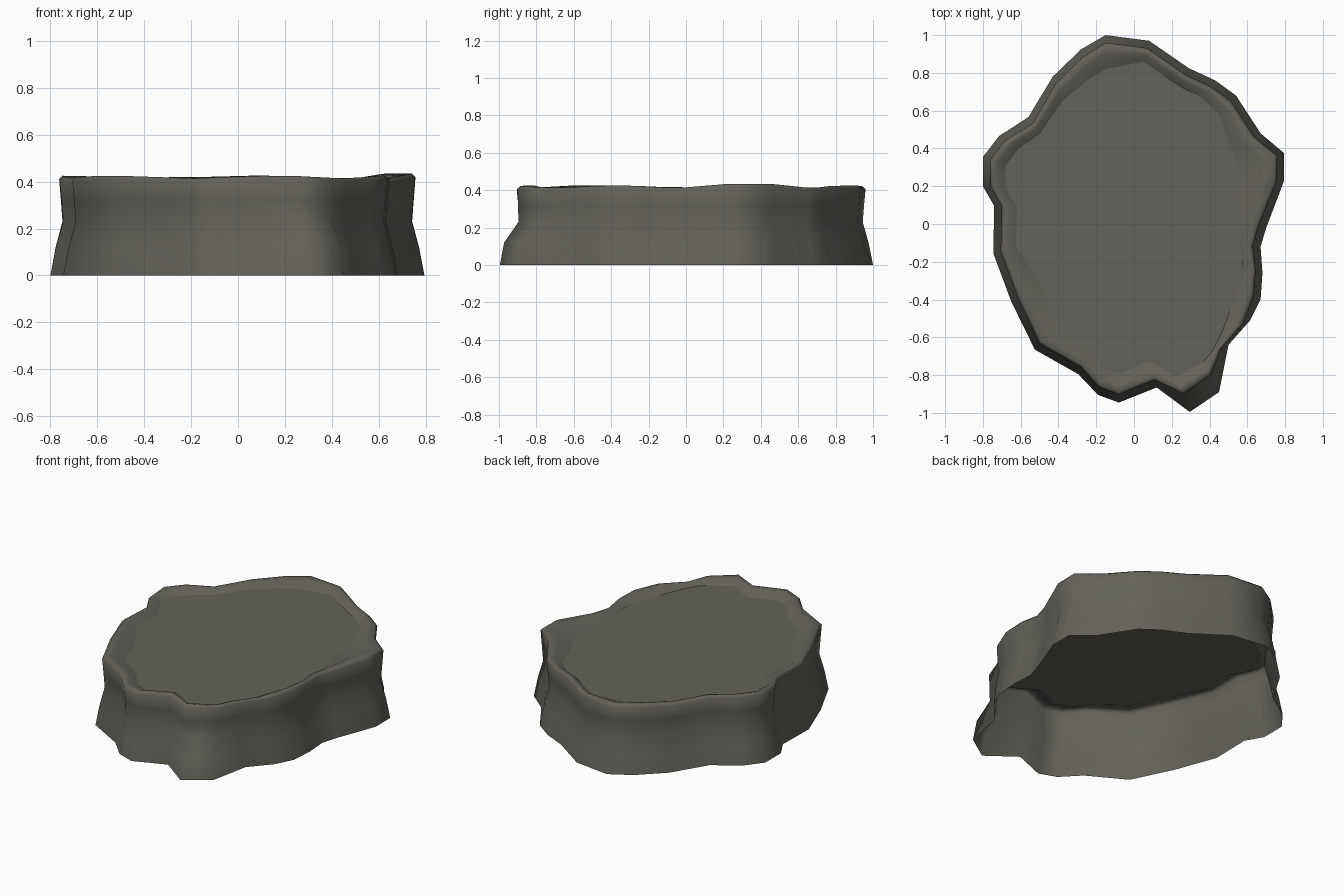
import bpy, bmesh, math
from mathutils import Vector

if "Cube" in bpy.data.objects:
    bpy.data.objects.remove(bpy.data.objects["Cube"])

# Ground outline and top-panel outline, matching points, clockwise from the back
BASE = [(-.15, 1), (.08, .97), (.29, .825), (.43, .76), (.54, .68), (.67, .48),
        (.795, .375), (.795, .23), (.70, -.02), (.67, -.12), (.68, -.26), (.67, -.40),
        (.615, -.51), (.50, -.64), (.45, -.89), (.295, -.995), (.12, -.865), (-.08, -.945),
        (-.19, -.905), (-.295, -.795), (-.525, -.665), (-.65, -.41), (-.745, -.155),
        (-.74, .095), (-.80, .20), (-.80, .355), (-.715, .465), (-.56, .565),
        (-.43, .78), (-.28, .925)]
PANEL = [(-.15, .82), (.05, .86), (.25, .725), (.36, .67), (.45, .58), (.515, .40),
         (.555, .30), (.54, .20), (.575, .02), (.56, -.11), (.575, -.21), (.55, -.34),
         (.465, -.575), (.41, -.68), (.37, -.725), (.23, -.81), (.08, -.725), (-.08, -.795),
         (-.17, -.755), (-.25, -.655), (-.42, -.525), (-.485, -.33), (-.625, -.12),
         (-.62, .09), (-.685, .20), (-.68, .31), (-.61, .40), (-.50, .475),
         (-.38, .65), (-.235, .77)]
SPUR = (14, 15)          # foot that flares out at the front
PANEL_Z = 0.388

# Wall rings: height, inset towards the panel, extra inset on the spur
RINGS = [(0, 0, 0), (.12, .024, 0), (.23, .055, .05), (.32, .048, .055),
         (.405, .040, .06), (.42, .055, .06)]

mat = bpy.data.materials.new("dark stone")
mat.diffuse_color = (0.125, 0.12, 0.1, 1)
mat.use_nodes = True
mat.node_tree.nodes["Principled BSDF"].inputs["Base Color"].default_value = mat.diffuse_color


def add_object(name, bm):
    bmesh.ops.recalc_face_normals(bm, faces=bm.faces)
    mesh = bpy.data.meshes.new(name)
    bm.to_mesh(mesh)
    bm.free()
    mesh.materials.append(mat)
    ob = bpy.data.objects.new(name, mesh)
    bpy.context.collection.objects.link(ob)
    return ob


def ring_points(z, inset, spur):
    pts = []
    for i, (b, p) in enumerate(zip(BASE, PANEL)):
        b, p = Vector(b), Vector(p)
        q = b + (p - b).normalized() * (inset + (spur if i in SPUR else 0))
        wave = 0.006 * math.sin(i * 1.3) if z > .4 else 0
        if z > .4 and i in (5, 6, 7):      # slightly raised right-hand corner
            wave = 0.014
        pts.append((q.x, q.y, z + wave))
    return pts


# Stone wall with rounded lip, open underneath
bm = bmesh.new()
loops = [[bm.verts.new(c) for c in ring_points(*r)] for r in RINGS]
crest = [Vector(c).lerp(Vector((*p, PANEL_Z)), .35) + Vector((0, 0, .006))
         for c, p in zip(ring_points(*RINGS[-1]), PANEL)]
loops.append([bm.verts.new(c) for c in crest])
loops.append([bm.verts.new((*p, PANEL_Z)) for p in PANEL])
n = len(BASE)
for lo, hi in zip(loops, loops[1:]):
    for i in range(n):
        j = (i + 1) % n
        f = bm.faces.new((lo[i], hi[i], hi[j], lo[j]))
        f.smooth = True
# Orient faces outwards explicitly through the closing panel
bmesh.ops.recalc_face_normals(bm, faces=bm.faces)
add_object("stone_wall", bm)

# Flat top panel
bm = bmesh.new()
bm.faces.new([bm.verts.new((*p, PANEL_Z)) for p in reversed(PANEL)])
panel = add_object("top_panel", bm)
if panel.data.polygons[0].normal.z < 0:
    panel.data.flip_normals()
